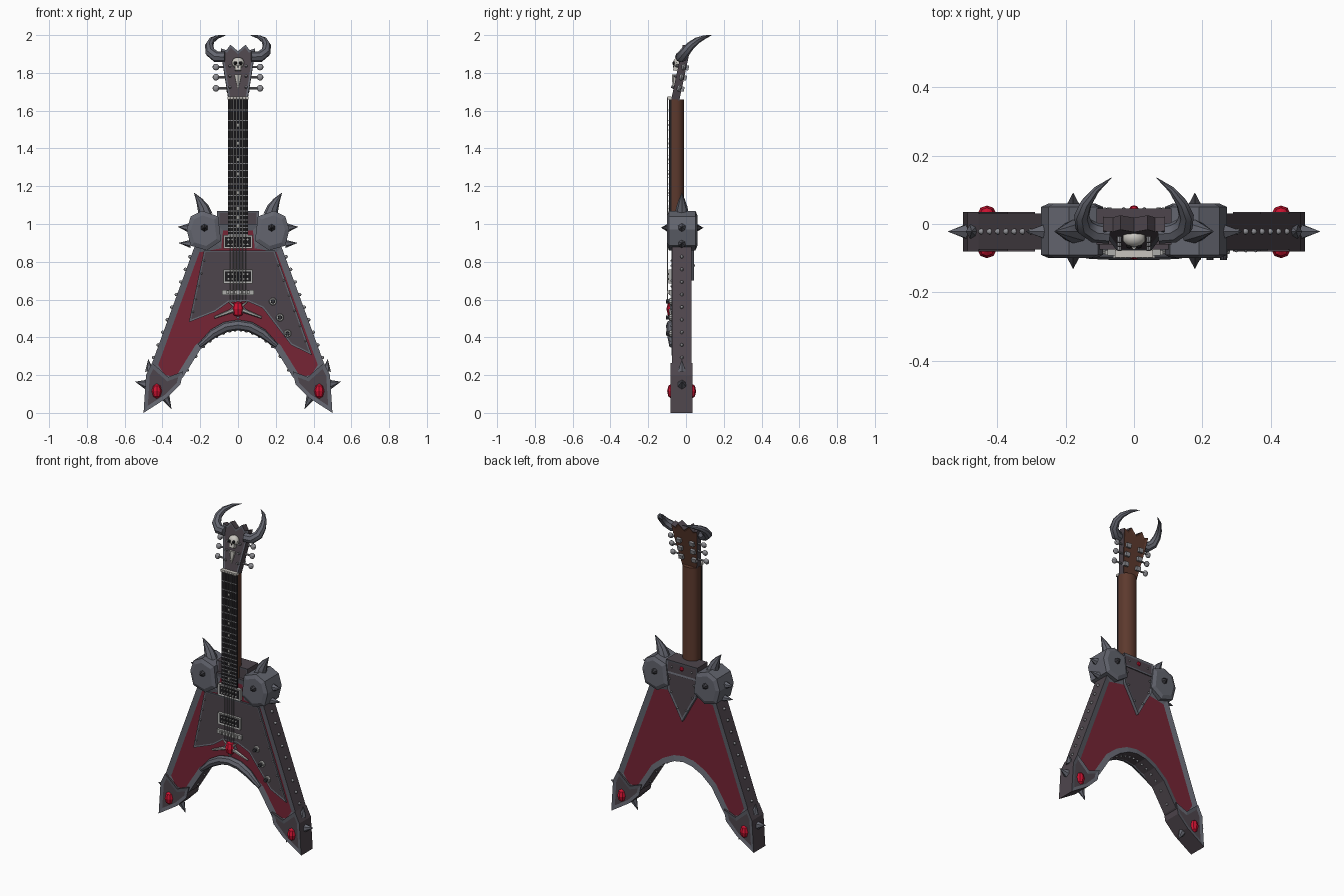
import bpy, bmesh, math
from mathutils import Vector, Matrix

cube = bpy.data.objects.get("Cube")
if cube:
    bpy.data.objects.remove(cube)


def material(name, *rgb):
    m = bpy.data.materials.new(name)
    m.use_nodes = True
    m.diffuse_color = (*rgb, 1)
    m.node_tree.nodes["Principled BSDF"].inputs["Base Color"].default_value = (*rgb, 1)
    return m


RED = material("dark red", 0.18, 0.018, 0.036)
CHAR = material("charcoal", 0.075, 0.06, 0.072)
GREY = material("steel grey", 0.125, 0.13, 0.158)
BROWN = material("brown wood", 0.11, 0.042, 0.027)
GEM = material("bright red", 0.6, 0.006, 0.03)
SILVER = material("silver", 0.42, 0.42, 0.41)
BLACK = material("black", 0.014, 0.013, 0.015)
IRON = material("dark iron", 0.04, 0.04, 0.048)
STUD = material("stud grey", 0.27, 0.27, 0.29)
BONE = material("bone", 0.58, 0.56, 0.52)

# The headstock parts are built upright, then tipped back about the nut
PIVOT = Vector((0, -0.075, 1.66))
LEAN = Matrix.Translation(PIVOT) @ Matrix.Rotation(math.radians(-12), 4, 'X') @ Matrix.Translation(-PIVOT)


def make(name, bm, *mats, smooth=False, lean=False):
    bmesh.ops.recalc_face_normals(bm, faces=bm.faces)
    if lean:
        bmesh.ops.transform(bm, matrix=LEAN, verts=bm.verts)
    me = bpy.data.meshes.new(name)
    bm.to_mesh(me)
    bm.free()
    for m in mats:
        me.materials.append(m)
    ob = bpy.data.objects.new(name, me)
    bpy.context.collection.objects.link(ob)
    if smooth:
        bpy.ops.object.select_all(action='DESELECT')
        ob.select_set(True)
        bpy.context.view_layer.objects.active = ob
        bpy.ops.object.shade_smooth_by_angle(angle=math.radians(40))
    return ob


def box(bm, c, s):
    bmesh.ops.create_cube(bm, size=1, matrix=Matrix.LocRotScale(Vector(c), None, Vector(s)))


def ball(bm, c, s, u=8, v=6):
    bmesh.ops.create_uvsphere(bm, u_segments=u, v_segments=v, radius=1,
                              matrix=Matrix.LocRotScale(Vector(c), None, Vector(s)))


def cone(bm, base, tip, r1, r2=0, seg=6):
    a, d = Vector(base), Vector(tip) - Vector(base)
    rot = d.to_track_quat('Z', 'Y').to_matrix().to_4x4()
    bmesh.ops.create_cone(bm, cap_ends=True, segments=seg, radius1=r1, radius2=r2,
                          depth=d.length, matrix=Matrix.Translation(a + d / 2) @ rot)


def tube(bm, pts, radii, seg=8):
    pts = [Vector(p) for p in pts]
    rings, q = [], None
    for i, p in enumerate(pts):
        t = (pts[min(i + 1, len(pts) - 1)] - pts[max(i - 1, 0)]).normalized()
        q = t.to_track_quat('Z', 'Y') if q is None else prev.rotation_difference(t) @ q
        prev = t
        rings.append([bm.verts.new(p + q @ Vector((math.cos(a), math.sin(a), 0)) * radii[i])
                      for a in (k * math.tau / seg for k in range(seg))])
    for r, s in zip(rings, rings[1:]):
        for k in range(seg):
            n = (k + 1) % seg
            bm.faces.new((r[k], r[n], s[n], s[k]))
    bm.faces.new(rings[0])
    bm.faces.new(rings[-1])


def mirrored(half):
    return half + [(-x, z) for x, z in reversed(half) if x]


def prism(name, pts, y0, y1, mats, inset=0.0, depth=0.0, lean=False):
    """Extruded outline; mats are side, rim, front panel, back panel."""
    bm = bmesh.new()
    front = bm.faces.new([bm.verts.new((x, y0, z)) for x, z in pts])
    ext = bmesh.ops.extrude_face_region(bm, geom=[front], use_keep_orig=True)["geom"]
    bmesh.ops.translate(bm, vec=(0, y1 - y0, 0), verts=[v for v in ext if isinstance(v, bmesh.types.BMVert)])
    bmesh.ops.recalc_face_normals(bm, faces=bm.faces)
    bm.normal_update()
    caps = [f for f in bm.faces if abs(f.normal.y) > 0.9]
    for f in caps:
        f.material_index = 2 if f.normal.y < 0 else 3
    if inset:
        for f in caps:
            ring = bmesh.ops.inset_individual(bm, faces=[f], thickness=inset, depth=depth, use_even_offset=True)
            for r in ring["faces"]:
                r.material_index = 1
    return make(name, bm, *mats, lean=lean)


def along(a, b, n):
    return [Vector(a).lerp(Vector(b), (i + 0.5) / n) for i in range(n)]


# Body with raised trim around red panels
arch = [(0.29, 0.19), (0.2, 0.335), (0.13, 0.395), (0.06, 0.43), (0, 0.44)]
prism("body", mirrored([(0.11, 1.0), (0.12, 0.9), (0.23, 0.88), (0.46, 0.25), (0.41, 0.17), (0.33, 0.155)] + arch),
      -0.075, 0.03, (CHAR, GREY, RED, RED), 0.034, -0.008)
prism("pickguard", [(-0.18, 0.86), (0.195, 0.86), (0.392, 0.305), (0.28, 0.36), (0.13, 0.555), (0.05, 0.59),
                    (-0.05, 0.585), (-0.12, 0.535), (-0.26, 0.48)], -0.078, -0.064, (GREY, GREY, CHAR, CHAR), 0.009, -0.002)
prism("back_shield", mirrored([(0.11, 1.0), (0.1, 0.88), (0.06, 0.81), (0, 0.7)]), 0.02, 0.042,
      (GREY, GREY, CHAR, CHAR), 0.012, -0.003)
prism("neck_block", mirrored([(0.11, 1.07), (0.11, 0.985)]), -0.06, 0.045, (CHAR, GREY, CHAR, CHAR), 0.012, -0.003)
bm = bmesh.new()
tube(bm, [(s * x, -0.077, z) for s, x, z in ((-1, 0.205, 0.355), (-1, 0.13, 0.42), (-1, 0.065, 0.455), (1, 0, 0.465),
                                             (1, 0.065, 0.455), (1, 0.13, 0.42), (1, 0.205, 0.355))],
     [0.012, 0.025, 0.028, 0.028, 0.028, 0.025, 0.012])
make("arch_bar", bm, GREY, smooth=True)

# Studs on the edges, the pickguard and the back
bm = bmesh.new()
for s in (-1, 1):
    for x, z in along((0.242, 0.86), (0.458, 0.26), 9):
        ball(bm, (s * x, -0.022, z), (0.01, 0.009, 0.009))
    for a, b in zip(arch, arch[1:]):
        for x, z in along(a, b, 2):
            ball(bm, (s * x, -0.022, z), (0.008, 0.008, 0.008))
    for x, z in ((0.085, 0.95), (0.075, 0.87), (0.03, 0.78), (0.07, 1.03)):
        ball(bm, (s * x, 0.043, z), (0.006, 0.006, 0.006))
for x, z in along((-0.172, 0.84), (-0.245, 0.5), 5) + along((0.2, 0.82), (0.37, 0.34), 6):
    ball(bm, (x, -0.078, z), (0.005, 0.005, 0.005))
make("studs", bm, STUD, smooth=True)

# Wing caps, shoulder blocks, spikes and horns on each side
for s, side in ((1, "left"), (-1, "right")):
    cap = [(0.455, 0.265), (0.487, 0.2), (0.5, 0), (0.375, 0.08), (0.305, 0.15), (0.29, 0.22), (0.37, 0.19)]
    prism(side + "_wing_cap", [(s * x, z) for x, z in cap], -0.081, 0.035, (CHAR, GREY, CHAR, CHAR), 0.02, -0.004)
    bm = bmesh.new()
    for y in (-0.077, 0.031):
        ball(bm, (s * 0.43, y, 0.115), (0.027, 0.023, 0.04), 8, 4)
    make(side + "_cap_gems", bm, GEM)

    block = [(0.105, 1.04), (0.19, 1.07), (0.25, 1.04), (0.272, 0.97), (0.25, 0.885), (0.165, 0.86), (0.09, 0.91)]
    prism(side + "_shoulder_block", [(s * x, z) for x, z in block], -0.09, 0.05, (GREY,) * 4, 0.022, 0.01)

    bm = bmesh.new()
    for base, tip, r in (((0.483, 0.15), (0.545, 0.165), 0.027), ((0.468, 0.22), (0.475, 0.285), 0.024),
                         ((0.385, 0.085), (0.352, 0.02), 0.024), ((0.262, 0.98), (0.318, 0.985), 0.024),
                         ((0.25, 0.895), (0.316, 0.9), 0.022)):
        cone(bm, (s * base[0], -0.022, base[1]), (s * tip[0], -0.022, tip[1]), r)
    make(side + "_edge_spikes", bm, GREY)
    bm = bmesh.new()
    for y, t in ((-0.096, -0.132), (0.056, 0.092)):
        cone(bm, (s * 0.178, y, 0.98), (s * 0.178, t, 0.98), 0.022)
    make(side + "_face_spikes", bm, IRON)

    bm = bmesh.new()
    tube(bm, [(s * 0.172, -0.022, 1.045), (s * 0.186, -0.022, 1.09), (s * 0.205, -0.022, 1.125), (s * 0.232, -0.022, 1.165)],
         [0.038, 0.03, 0.018, 0.001])
    make(side + "_shoulder_horn", bm, GREY, smooth=True)
    bm = bmesh.new()
    tube(bm, [(s * x, y, z) for x, y, z in ((0.07, -0.03, 1.885), (0.115, -0.025, 1.885), (0.147, -0.005, 1.91),
                                            (0.153, 0.025, 1.945), (0.14, 0.06, 1.972), (0.11, 0.1, 1.99), (0.066, 0.135, 1.999))],
         [0.028, 0.03, 0.027, 0.022, 0.017, 0.01, 0.001])
    make(side + "_head_horn", bm, GREY, smooth=True)

    # Tuning pegs
    bm = bmesh.new()
    for z in (1.725, 1.785, 1.84):
        cone(bm, (s * 0.04, -0.05, z), (s * 0.115, -0.05, z), 0.006, 0.006)
        ball(bm, (s * 0.117, -0.05, z), (0.018, 0.013, 0.018))
        box(bm, (s * 0.045, -0.032, z), (0.03, 0.02, 0.026))
        cone(bm, (s * 0.043, -0.07, z), (s * 0.043, -0.092, z), 0.008, 0.006, 8)
    make(side + "_tuning_pegs", bm, STUD, smooth=True, lean=True)

# Neck with a rounded back, fretboard, frets and inlays
bm = bmesh.new()
ring = [bm.verts.new((0.052 * math.cos(a), -0.05 + 0.04 * math.sin(a), 1.0))
        for a in (i * math.pi / 10 for i in range(11))]
ring += [bm.verts.new((x, -0.082, 1.0)) for x in (-0.052, 0.052)]
ext = bmesh.ops.extrude_face_region(bm, geom=[bm.faces.new(ring)], use_keep_orig=True)["geom"]
bmesh.ops.translate(bm, vec=(0, 0, 0.66), verts=[v for v in ext if isinstance(v, bmesh.types.BMVert)])
make("neck", bm, BROWN, smooth=True)
bm = bmesh.new()
box(bm, (0, -0.083, 1.302), (0.108, 0.012, 0.716))
make("fretboard", bm, BLACK)
bm = bmesh.new()
frets = [1.66 - 1.02 * (1 - 2 ** (-n / 12)) for n in range(22)]
for z in frets[1:]:
    box(bm, (0, -0.09, z), (0.106, 0.004, 0.005))
make("frets", bm, STUD)
bm = bmesh.new()
for n in (3, 5, 7, 9, 12, 15, 17, 19):
    ball(bm, (0, -0.089, (frets[n] + frets[n - 1]) / 2), (0.008, 0.003, 0.01), 8, 4)
box(bm, (0, -0.087, 1.667), (0.11, 0.022, 0.014))
make("inlays_and_nut", bm, BONE)
bm = bmesh.new()
for i in range(6):
    x = (i - 2.5) * 0.016
    cone(bm, (x, -0.098, 0.6), (x, -0.098, 1.67), 0.0016, 0.0016, 4)
make("strings", bm, SILVER)

# Pickups and bridge
for z, name in ((0.905, "neck"), (0.722, "bridge")):
    prism(name + "_pickup", mirrored([(0.078, z + 0.036), (0.078, z - 0.036)]), -0.092, -0.07,
          (SILVER, SILVER, BLACK, BLACK), 0.009, -0.003)
    bm = bmesh.new()
    for i in range(6):
        for dz in (-0.013, 0.013):
            cone(bm, ((i - 2.5) * 0.02, -0.085, z + dz), ((i - 2.5) * 0.02, -0.095, z + dz), 0.005, 0.005)
    make(name + "_pickup_poles", bm, SILVER)
bm = bmesh.new()
box(bm, (0, -0.082, 0.638), (0.17, 0.018, 0.026))
for i in range(6):
    box(bm, ((i - 2.5) * 0.022, -0.094, 0.638), (0.014, 0.012, 0.018))
make("bridge", bm, SILVER)

# Centre gem with its silver arms
bm = bmesh.new()
ball(bm, (0, -0.078, 0.55), (0.032, 0.026, 0.045), 8, 4)
ball(bm, (0, 0.043, 1.035), (0.014, 0.012, 0.014), 8, 4)
make("centre_gems", bm, GEM)
bm = bmesh.new()
for s in (-1, 1):
    cone(bm, (s * 0.02, -0.08, 0.545), (s * 0.125, -0.08, 0.505), 0.012, 0.006)
    cone(bm, (s * 0.02, -0.08, 0.565), (s * 0.05, -0.08, 0.59), 0.008, 0.003)
make("gem_arms", bm, SILVER)
prism("gem_frame", mirrored([(0, 0.605), (0.042, 0.55), (0, 0.495)]), -0.084, -0.064, (GREY,) * 4)

# Control knobs
for n, (x, z) in enumerate(((0.185, 0.59), (0.222, 0.505), (0.262, 0.42))):
    bm = bmesh.new()
    cone(bm, (x, -0.07, z), (x, -0.088, z), 0.022, 0.018, 10)
    cone(bm, (x, -0.088, z), (x, -0.106, z), 0.012, 0.01, 8)
    for f in bm.faces:
        f.material_index = int(f.calc_center_median().y < -0.09)
    make("knob_%d" % (n + 1), bm, SILVER, IRON)

# Headstock and skull ornament
prism("headstock", mirrored([(0, 1.92), (0.04, 1.955), (0.062, 1.925), (0.09, 1.935), (0.08, 1.85), (0.058, 1.71), (0.05, 1.66)]),
      -0.078, -0.035, (CHAR, GREY, CHAR, BROWN), 0.011, -0.003, lean=True).data.polygons.foreach_set
head = bpy.data.objects["headstock"].data
for p in head.polygons:
    if p.normal.y > 0.8:
        p.material_index = 3
bm = bmesh.new()
ball(bm, (0, -0.083, 1.856), (0.034, 0.026, 0.03), 10, 8)
box(bm, (0, -0.088, 1.825), (0.034, 0.026, 0.026))
cone(bm, (0, -0.08, 1.79), (0, -0.08, 1.715), 0.022, 0.003)
make("skull", bm, BONE, smooth=True, lean=True)
bm = bmesh.new()
for s in (-1, 1):
    ball(bm, (s * 0.014, -0.104, 1.85), (0.01, 0.008, 0.01))
cone(bm, (0, -0.1, 1.828), (0, -0.105, 1.836), 0.005, 0.002)
make("skull_sockets", bm, BLACK, lean=True)
